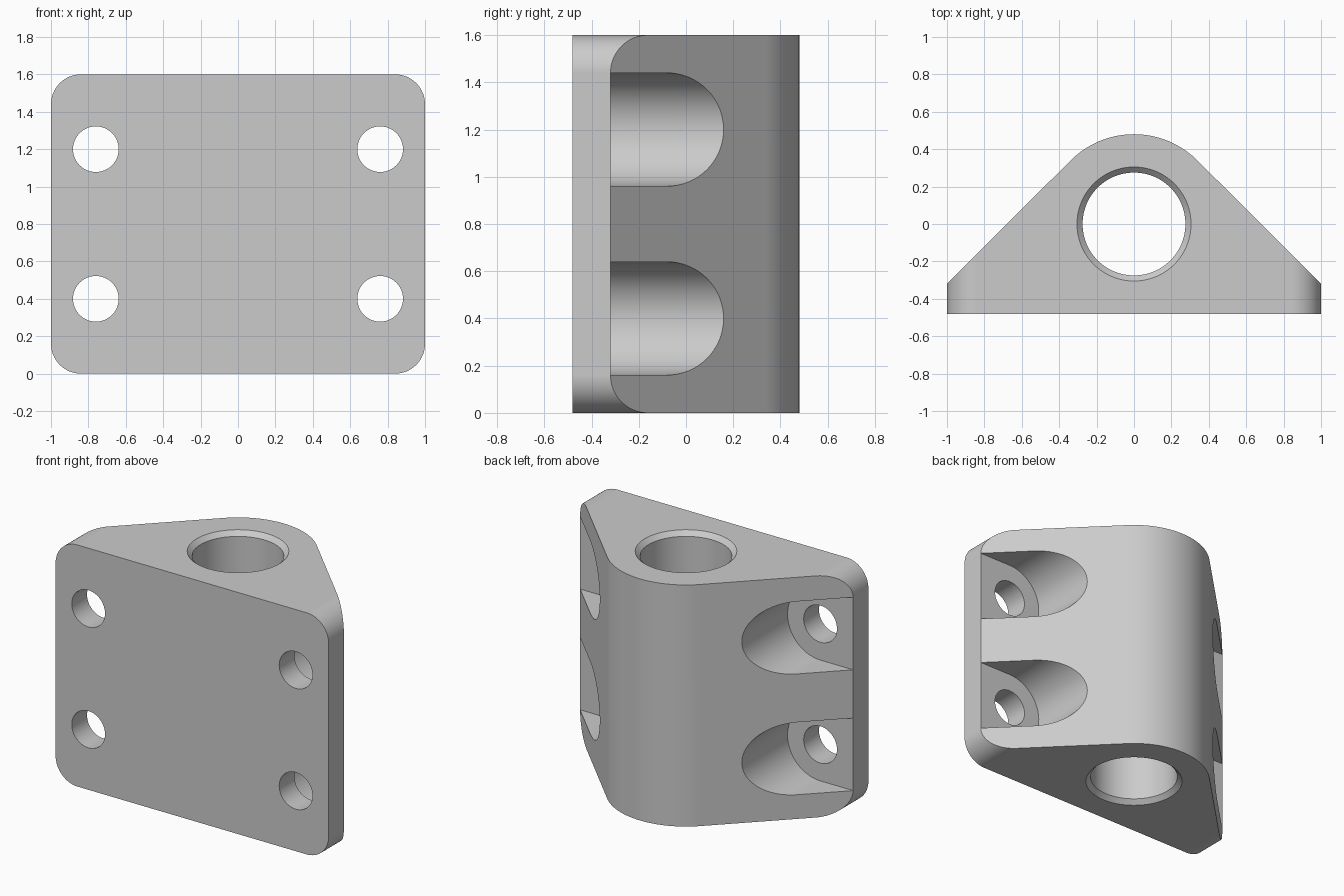
import bpy, bmesh
from math import sin, cos, pi, radians

cube = bpy.data.objects.get("Cube")
if cube:
    bpy.data.objects.remove(cube, do_unlink=True)

HEIGHT = 1.6
BACK = 0.48        # radius of the rounded back, also half the depth
FLOOR = -0.32      # top of the base flange and floor of the pockets

grey = bpy.data.materials.new("light grey metal")
grey.use_nodes = True
grey.diffuse_color = (0.6, 0.6, 0.6, 1)
grey.node_tree.nodes["Principled BSDF"].inputs["Base Color"].default_value = (0.6, 0.6, 0.6, 1)


def arc(cx, cy, r, start, end, steps):
    angles = [radians(start + (end - start) * i / steps) for i in range(steps + 1)]
    return [(cx + r * cos(a), cy + r * sin(a)) for a in angles]


def circle(cx, cy, r, steps=64):
    return arc(cx, cy, r, 0, 360, steps)[:-1]


def loft(name, rings):
    """Closed solid through rings of equal point count."""
    bm = bmesh.new()
    loops = [[bm.verts.new(p) for p in ring] for ring in rings]
    for a, b in zip(loops, loops[1:]):
        for i in range(len(a)):
            j = (i + 1) % len(a)
            bm.faces.new((a[i], a[j], b[j], b[i]))
    bm.faces.new(loops[0][::-1])
    bm.faces.new(loops[-1])
    bmesh.ops.recalc_face_normals(bm, faces=bm.faces)
    mesh = bpy.data.meshes.new(name)
    bm.to_mesh(mesh)
    bm.free()
    mesh.materials.append(grey)
    obj = bpy.data.objects.new(name, mesh)
    bpy.context.collection.objects.link(obj)
    return obj


def prism_y(name, profile, y0, y1):
    return loft(name, [[(x, y, z) for x, z in profile] for y in (y0, y1)])


def combine(target, tool, operation):
    mod = target.modifiers.new(tool.name, 'BOOLEAN')
    mod.operation, mod.object, mod.solver = operation, tool, 'EXACT'
    bpy.ops.object.modifier_apply(modifier=mod.name)
    bpy.data.objects.remove(tool, do_unlink=True)


# Block: flat flange, sloping sides and a rounded back
plan = [(-1, -BACK), (1, -BACK), (1, FLOOR)]
plan += arc(0, 0, BACK, 45, 135, 32) + [(-1, FLOOR)]
block = loft("bearing_block", [[(x, y, z) for x, y in plan] for z in (0, HEIGHT)])
bpy.context.view_layer.objects.active = block
block.select_set(True)

# Rounded upright corners
r = 0.16
outline = []
for cx, cz, start in ((1 - r, HEIGHT - r, 0), (r - 1, HEIGHT - r, 90),
                      (r - 1, r, 180), (1 - r, r, 270)):
    outline += arc(cx, cz, r, start, start + 90, 16)
combine(block, prism_y("corner_rounding", outline, -1, 1), 'INTERSECT')

# Vertical bore, chamfered at both ends
bore = [(-0.05, 0.355), (0.03, 0.275), (HEIGHT - 0.03, 0.275), (HEIGHT + 0.05, 0.355)]
combine(block, loft("shaft_bore", [[(x, y, z) for x, y in circle(0, 0, rad, 96)]
                                   for z, rad in bore]), 'DIFFERENCE')

# Four bolt holes, each with a round-ended pocket open to the side
for side in (-1, 1):
    for z in (0.4, 1.2):
        pocket = [(1.2, z - 0.24)] + arc(0.76, z, 0.24, 270, 90, 32) + [(1.2, z + 0.24)]
        pocket = [(side * x, pz) for x, pz in pocket]
        combine(block, prism_y("bolt_pocket", pocket, FLOOR, 1), 'DIFFERENCE')
        combine(block, prism_y("bolt_hole", circle(side * 0.76, z, 0.122, 48), -1, 0.9),
                'DIFFERENCE')

# Smooth curved walls, crisp edges
bpy.ops.object.shade_smooth_by_angle(angle=radians(25))
weighted = block.modifiers.new("even_shading", 'WEIGHTED_NORMAL')
weighted.keep_sharp = True
